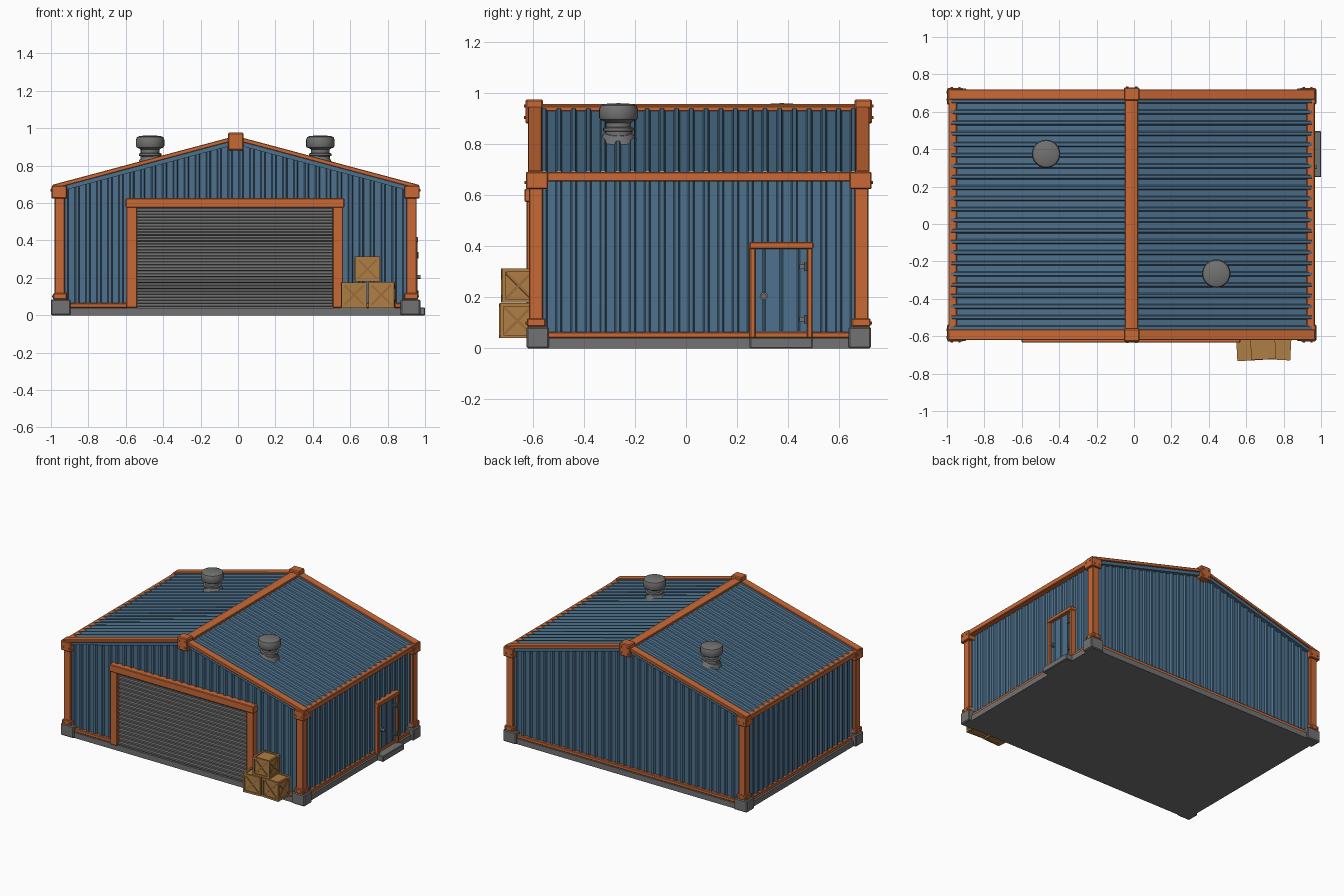
import bpy, bmesh, math
from mathutils import Matrix, Vector

if "Cube" in bpy.data.objects:
    bpy.data.objects.remove(bpy.data.objects["Cube"])

CX, CY = -0.0125, 0.05          # building centre; parts are laid out around it
SLOPE, RIDGE = 0.267, 0.937


def material(name, rgb):
    m = bpy.data.materials.new(name)
    m.diffuse_color = (*rgb, 1)
    m.use_nodes = True
    m.node_tree.nodes["Principled BSDF"].inputs["Base Color"].default_value = m.diffuse_color
    return m


BLUE = material("blue sheet metal", (0.075, 0.165, 0.265))
ORANGE = material("orange steel", (0.58, 0.14, 0.036))
GREY = material("grey concrete and metal", (0.165, 0.17, 0.165))
WOOD = material("crate wood", (0.43, 0.21, 0.06))
DARKWOOD = material("crate brace wood", (0.33, 0.155, 0.045))


def roof_z(x):
    return RIDGE - SLOPE * abs(x)


def finish(name, bm, mats, bevel=0, smooth=False, recalc=True):
    if recalc:
        bmesh.ops.recalc_face_normals(bm, faces=bm.faces[:])
    me = bpy.data.meshes.new(name)
    bm.to_mesh(me)
    bm.free()
    ob = bpy.data.objects.new(name, me)
    bpy.context.collection.objects.link(ob)
    ob.location = (CX, CY, 0)
    for m in (mats if isinstance(mats, list) else [mats]):
        me.materials.append(m)
    if bevel:
        b = ob.modifiers.new("bevel", 'BEVEL')
        b.width, b.segments = bevel, 1
    if smooth:
        bpy.context.view_layer.objects.active = ob
        ob.select_set(True)
        bpy.ops.object.shade_smooth_by_angle(angle=math.radians(35))
        ob.select_set(False)
    return ob


def add_box(bm, x0, x1, y0, y1, z0, z1, mat=0, turn=None):
    m = Matrix.Translation(((x0 + x1) / 2, (y0 + y1) / 2, (z0 + z1) / 2))
    if turn:
        m = m @ turn
    m = m @ Matrix.Diagonal((x1 - x0, y1 - y0, z1 - z0, 1))
    vs = bmesh.ops.create_cube(bm, size=1, matrix=m)["verts"]
    for f in {f for v in vs for f in v.link_faces}:
        f.material_index = mat


def boxes(name, mat, items, bevel=0.004):
    bm = bmesh.new()
    for it in items:
        add_box(bm, *it)
    return finish(name, bm, mat, bevel)


def prism(name, mat, pts, y0, y1, bevel=0.003):
    bm = bmesh.new()
    f = bm.faces.new([bm.verts.new((x, y0, z)) for x, z in pts])
    r = bmesh.ops.extrude_face_region(bm, geom=[f])
    vs = [v for v in r["geom"] if isinstance(v, bmesh.types.BMVert)]
    bmesh.ops.translate(bm, verts=vs, vec=(0, y1 - y0, 0))
    return finish(name, bm, mat, bevel)


def ribs(a, b, n, depth, flat=0.55):
    """Corrugated profile: (distance, height) along a to b with n ribs."""
    p = (b - a) / n
    out = []
    for i in range(n):
        s = a + i * p
        out += [(s, 0), (s + p * flat / 2, 0), (s + p * (flat / 2 + .1), depth),
                (s + p * (.9 - flat / 2), depth), (s + p * (1 - flat / 2), 0)]
    return out + [(b, 0)]


def sheet(name, mat, profile, low, high, outward):
    bm = bmesh.new()
    rows = [(bm.verts.new(low(t, d)), bm.verts.new(high(t, d))) for t, d in profile]
    for (a, b), (c, e) in zip(rows, rows[1:]):
        f = bm.faces.new((a, c, e, b))
        f.normal_update()
        if f.normal.dot(Vector(outward)) < 0:
            f.normal_flip()
    return finish(name, bm, mat, recalc=False)


def cylinder(bm, at, r, h, axis, n=8):
    rot = Vector((0, 0, 1)).rotation_difference(Vector(axis)).to_matrix().to_4x4()
    bmesh.ops.create_cone(bm, cap_ends=True, segments=n, radius1=r, radius2=r,
                          depth=h, matrix=Matrix.Translation(at) @ rot)


SIDES = (-1, 1)
CORNERS = [(sx, sy) for sx in SIDES for sy in SIDES]


def span(s, a, b):
    return tuple(sorted((s * a, s * b)))


# Foundation: slab, corner footings, door step
boxes("foundation_slab", GREY, [(-.965, .965, -.662, .662, 0, .04)], 0)
boxes("corner_footings", GREY,
      [(*span(sx, .882, .9875), *span(sy, .588, .675), 0, .085) for sx, sy in CORNERS], 0.006)
boxes("door_step", GREY, [(.95, 1.0125, .2, .447, 0, .042)])

# Corrugated walls
for s, n in ((-1, "front"), (1, "back")):
    sheet(n + "_wall", BLUE, ribs(-.935, .0, 16, .014) + ribs(0, .935, 16, .014)[1:],
          lambda x, d: (x, s * (.632 + d), .04),
          lambda x, d: (x, s * (.632 + d), roof_z(x)), (0, s, 0))
for s, n in ((-1, "left"), (1, "right")):
    sheet(n + "_wall", BLUE, ribs(-.635, .635, 22, .014),
          lambda y, d: (s * (.932 + d), y, .04),
          lambda y, d: (s * (.932 + d), y, .68), (s, 0, 0))
    # Corrugated roof slopes
    sheet(n + "_roof", BLUE, ribs(-.635, .635, 22, .014),
          lambda y, d: (0, y, roof_z(0) + d),
          lambda y, d: (s * .965, y, roof_z(.965) + d), (0, 0, 1))


# Roof trim: gable rakes with sheet edge below, ridge cap, eave beams
def chevron(half, lo, hi):
    return [(-half, roof_z(half) + lo), (0, RIDGE + lo), (half, roof_z(half) + lo),
            (half, roof_z(half) + hi), (0, RIDGE + hi), (-half, roof_z(half) + hi)]


for s, n in ((-1, "front"), (1, "back")):
    prism(n + "_rake_beam", ORANGE, chevron(.98, -.001, .022), *span(s, .615, .67))
    prism(n + "_roof_edge", BLUE, chevron(.95, -.024, 0), *span(s, .62, .66), 0)
prism("ridge_cap", ORANGE, chevron(.035, .003, .022), -.66, .66)
boxes("eave_beams", ORANGE,
      [(*span(s, .935, .98), -.66, .66, .655, .692) for s in SIDES])

# Steel posts with base collars and base rails
boxes("corner_posts", ORANGE,
      [(*span(sx, .9125, .9675), *span(sy, .61, .665), .08, .68) for sx, sy in CORNERS])
boxes("post_collars", ORANGE,
      [(*span(sx, .902, .976), *span(sy, .6, .674), .085, .118) for sx, sy in CORNERS])
boxes("eave_brackets", ORANGE,
      [(*span(sx, .902, .984), *span(sy, .592, .678), .625, .692) for sx, sy in CORNERS])
boxes("ridge_brackets", ORANGE,
      [(-.042, .042, *span(s, .61, .68), .882, .976) for s in SIDES], 0.006)
rails = [(*span(s, .93, .955), -.6, .6, .04, .065) for s in SIDES]
rails += [(-.9, .9, .63, .655, .04, .065), (-.9, -.58, -.655, -.63, .04, .065),
          (.57, .9, -.655, -.63, .04, .065)]
boxes("base_rails", ORANGE, rails)

# Bolts on brackets and collars
bm = bmesh.new()
for sy in SIDES:
    for sx in SIDES:
        for z in (.905, .95):
            cylinder(bm, (sx * .024, sy * .681, z), .006, .008, (0, sy, 0))
        for dx in (.92, .962):
            for z in (.1, .65):
                cylinder(bm, (sx * dx, sy * (.675 if z < .5 else .679), z), .006, .008, (0, sy, 0))
        for dy in (.615, .655):
            for z in (.1, .668):
                cylinder(bm, (sx * (.977 if z < .5 else .985), sy * dy, z), .006, .008, (sx, 0, 0))
finish("bolts", bm, ORANGE)

# Roller shutter and its frame
sheet("roller_shutter", GREY, ribs(.04, .58, 17, .014, .4),
      lambda z, d: (-.54, -.648 - d, z), lambda z, d: (.53, -.648 - d, z), (0, -1, 0))
boxes("shutter_frame", ORANGE,
      [(-.584, -.527, -.676, -.63, .04, .6), (.518, .575, -.676, -.63, .04, .6),
       (-.588, .581, -.684, -.63, .575, .626)])

# Side door with frame, knob and hinges
boxes("side_door", BLUE, [(.93, .952, .21, .435, .065, .395)], 0)
sheet("side_door_panel", BLUE, ribs(.222, .425, 3, .005, .8),
      lambda y, d: (.953 + d, y, .07), lambda y, d: (.953 + d, y, .39), (1, 0, 0))
boxes("side_door_frame", ORANGE,
      [(.93, .972, .2, .222, .04, .4), (.93, .972, .425, .447, .04, .4),
       (.93, .976, .198, .45, .39, .418)])
bm = bmesh.new()
cylinder(bm, (.965, .255, .205), .016, .012, (1, 0, 0), 16)
cylinder(bm, (.978, .255, .205), .010, .02, (1, 0, 0), 16)
for z in (.115, .32):
    add_box(bm, .95, .964, .395, .425, z - .009, z + .009)
    cylinder(bm, (.97, .422, z), .007, .034, (0, 0, 1))
finish("door_hardware", bm, GREY, smooth=True)

# Roof ventilators: turned profile on a tilted flange
PROFILE = [(0, .78), (.052, .78), (.052, .85), (.06, .853), (.06, .864), (.05, .868),
           (.05, .885), (.058, .892), (.072, .897), (.076, .905), (.076, .938),
           (.071, .952), (.055, .959), (0, .962)]
for i, (x, y) in enumerate(((-.4575, .325), (.4525, -.315))):
    bm = bmesh.new()
    vs = [bm.verts.new((x + r, y, z)) for r, z in PROFILE]
    es = [bm.edges.new(p) for p in zip(vs, vs[1:])]
    bmesh.ops.spin(bm, geom=vs + es, cent=(x, y, 0), axis=(0, 0, 1),
                   angle=math.tau, steps=24, use_duplicate=False)
    bmesh.ops.remove_doubles(bm, verts=bm.verts[:], dist=.0005)
    tilt = Matrix.Rotation(math.copysign(math.atan(SLOPE), x), 4, 'Y')
    bmesh.ops.create_cone(bm, cap_ends=True, segments=24, radius1=.074, radius2=.054, depth=.034,
                          matrix=Matrix.Translation((x, y, roof_z(x) + .014)) @ tilt)
    finish(f"roof_vent_{i + 1}", bm, GREY, smooth=True)


# Wooden crates: panel body, edge bars, crossed braces
def crate(name, x, y, z, s, angle):
    bm = bmesh.new()
    h, t, g = s / 2, .013, .007
    q = h - g
    add_box(bm, -q, q, -q, q, -q, q)
    for a in SIDES:
        for b in SIDES:
            p, r = span(a, h - t, h), span(b, h - t, h)
            add_box(bm, *p, *r, -h, h)
            add_box(bm, *p, -h + t, h - t, *r)
            add_box(bm, -h + t, h - t, *p, *r)
    length = (h - t) * 1.32
    for side in range(4):
        spin = Matrix.Rotation(side * math.pi / 2, 4, 'Z')
        for k, a in enumerate(SIDES):
            before = len(bm.verts)
            out = q + .001 + k * .0005
            add_box(bm, -length, length, -out - .003, -out + .003, -.005, .005, 1,
                    Matrix.Rotation(a * math.pi / 4, 4, 'Y'))
            bm.verts.ensure_lookup_table()
            new = bm.verts[before:]
            # braces are built on the front side, then turned onto each side
            bmesh.ops.transform(bm, matrix=spin, verts=new)
    bmesh.ops.transform(bm, verts=bm.verts[:], matrix=Matrix.Translation(
        (x - CX, y - CY, z + h)) @ Matrix.Rotation(math.radians(angle), 4, 'Z'))
    finish(name, bm, [WOOD, DARKWOOD])


crate("crate_left", .617, -.662, .04, .136, 3)
crate("crate_right", .77, -.657, .04, .138, -3)
crate("crate_top", .69, -.658, .181, .132, 2)
